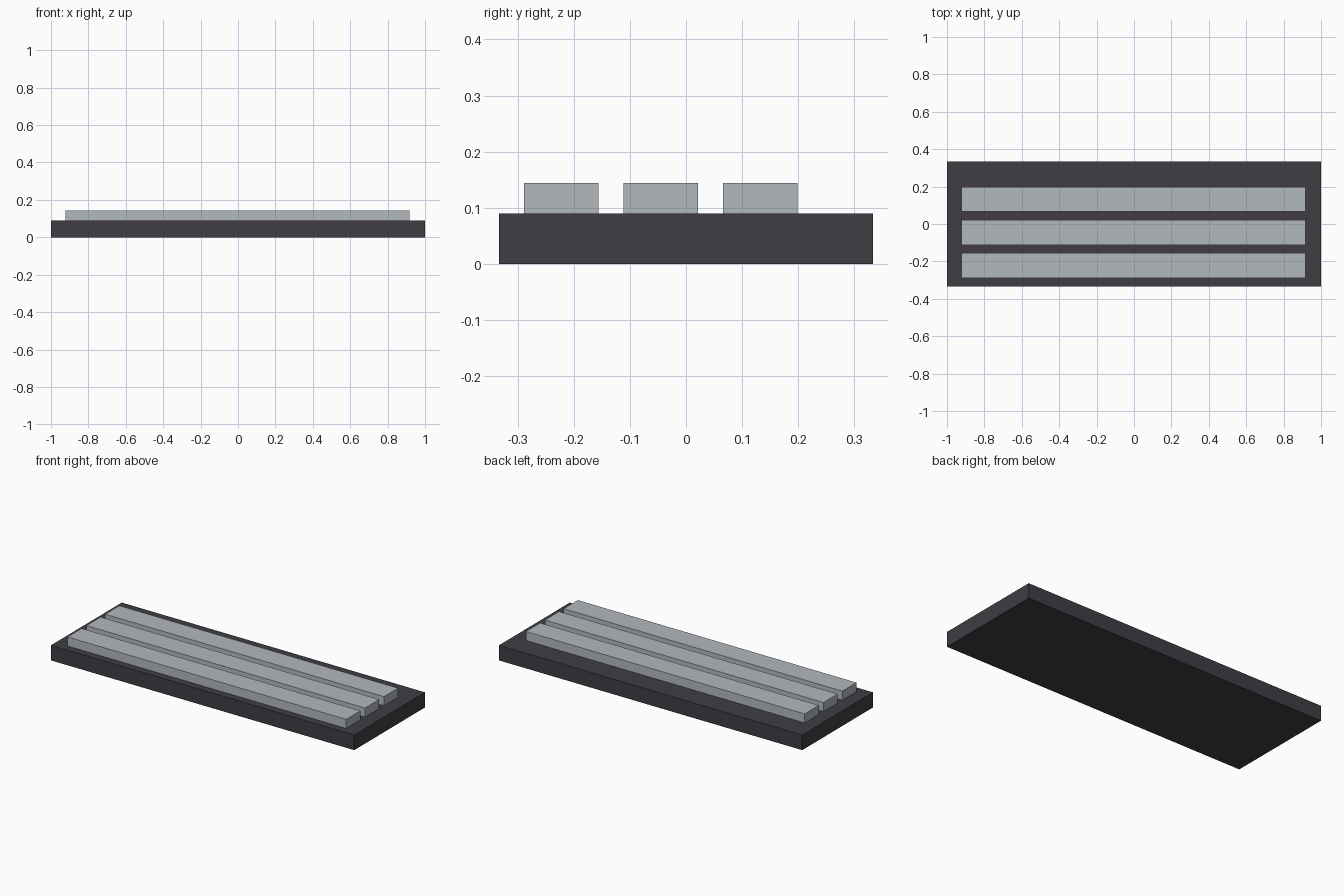
import bpy

if "Cube" in bpy.data.objects:
    bpy.data.objects.remove(bpy.data.objects["Cube"])


def make_material(name, color):
    mat = bpy.data.materials.new(name)
    mat.diffuse_color = (*color, 1.0)
    mat.use_nodes = True
    mat.node_tree.nodes["Principled BSDF"].inputs["Base Color"].default_value = mat.diffuse_color
    return mat


def box(name, x, y, z, mat):
    """Box spanning the (min, max) ranges given for each axis."""
    spans = (x, y, z)
    bpy.ops.mesh.primitive_cube_add(size=1, location=[(a + b) / 2 for a, b in spans])
    ob = bpy.context.object
    ob.name = name
    ob.scale = [b - a for a, b in spans]
    bpy.ops.object.transform_apply(location=False, rotation=False, scale=True)
    ob.data.materials.append(mat)
    return ob


dark = make_material("dark_grey", (0.050, 0.047, 0.056))
light = make_material("light_grey", (0.45, 0.48, 0.52))

# Base slab
box("base_slab", (-1, 1), (-0.3333, 0.3333), (0, 0.09), dark)

# Three parallel slats resting on the slab, set towards the front
for i in range(3):
    y0 = -0.289 + i * 0.1775
    box(f"slat_{i + 1}", (-0.922, 0.916), (y0, y0 + 0.133), (0.09, 0.144), light)
